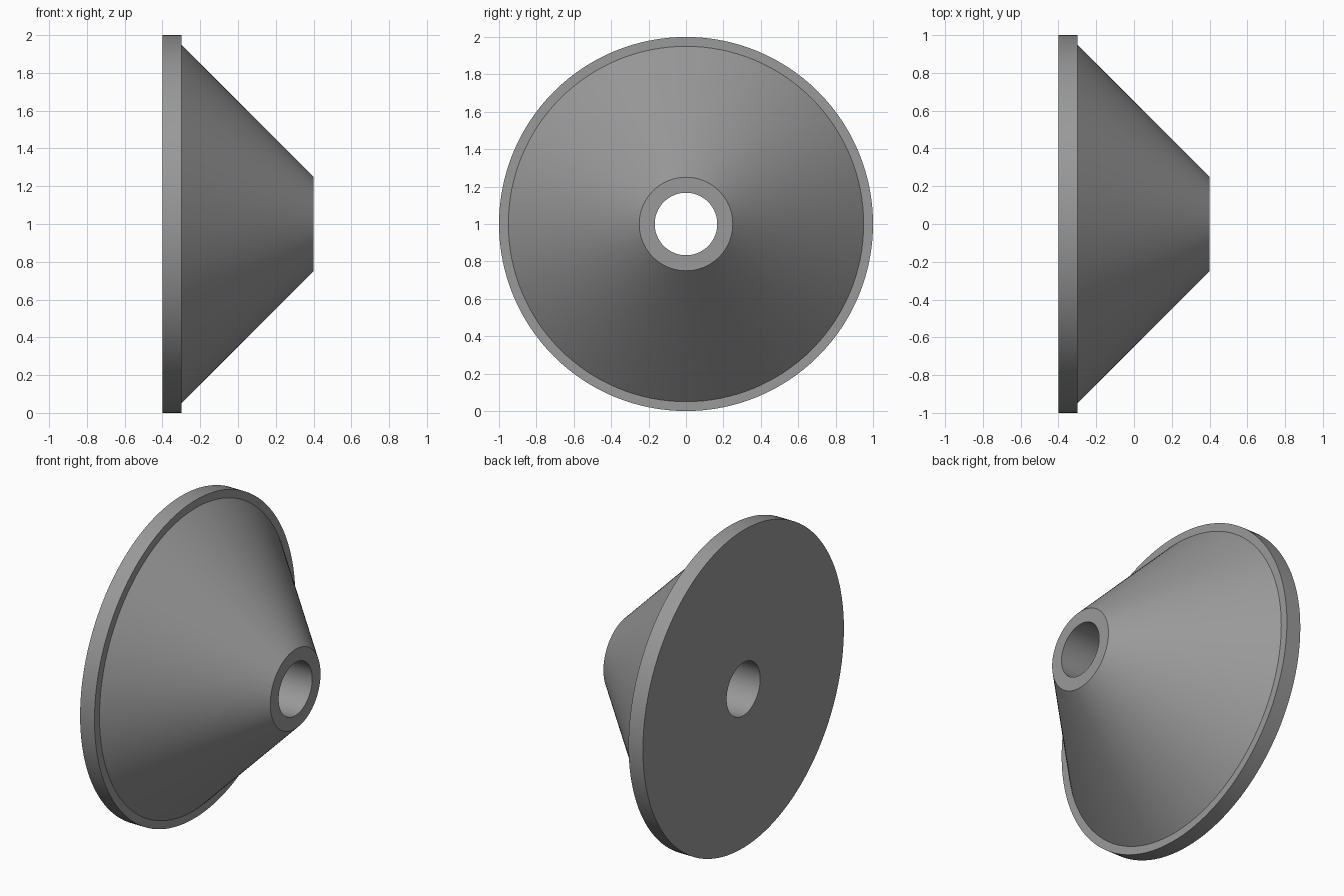
import bpy, bmesh, math

if "Cube" in bpy.data.objects:
    bpy.data.objects.remove(bpy.data.objects["Cube"])

SEGMENTS = 128
# Closed cross-section as (x along the axis, radius): bore, back disc, rim, cone, nose
PROFILE = [(-0.4, 0.167), (-0.4, 1.0), (-0.3, 1.0), (-0.3, 0.95), (0.4, 0.25), (0.4, 0.167)]

grey = bpy.data.materials.new("mid grey")
grey.diffuse_color = (0.32, 0.32, 0.32, 1)
grey.use_nodes = True
grey.node_tree.nodes["Principled BSDF"].inputs["Base Color"].default_value = grey.diffuse_color

# Revolve the cross-section around the horizontal x axis
bm = bmesh.new()
rings = []
for x, r in PROFILE:
    ring = []
    for i in range(SEGMENTS):
        a = 2 * math.pi * i / SEGMENTS
        ring.append(bm.verts.new((x, r * math.cos(a), 1 + r * math.sin(a))))
    rings.append(ring)
for k, ring in enumerate(rings):
    following = rings[(k + 1) % len(rings)]
    for i in range(SEGMENTS):
        j = (i + 1) % SEGMENTS
        bm.faces.new((ring[i], ring[j], following[j], following[i]))
bmesh.ops.recalc_face_normals(bm, faces=bm.faces)

mesh = bpy.data.meshes.new("flanged_cone")
bm.to_mesh(mesh)
bm.free()
mesh.materials.append(grey)
cone = bpy.data.objects.new("flanged_cone", mesh)
bpy.context.collection.objects.link(cone)

# Smooth round walls with crisp rims
bpy.context.view_layer.objects.active = cone
cone.select_set(True)
bpy.ops.object.shade_smooth_by_angle(angle=math.radians(30))
